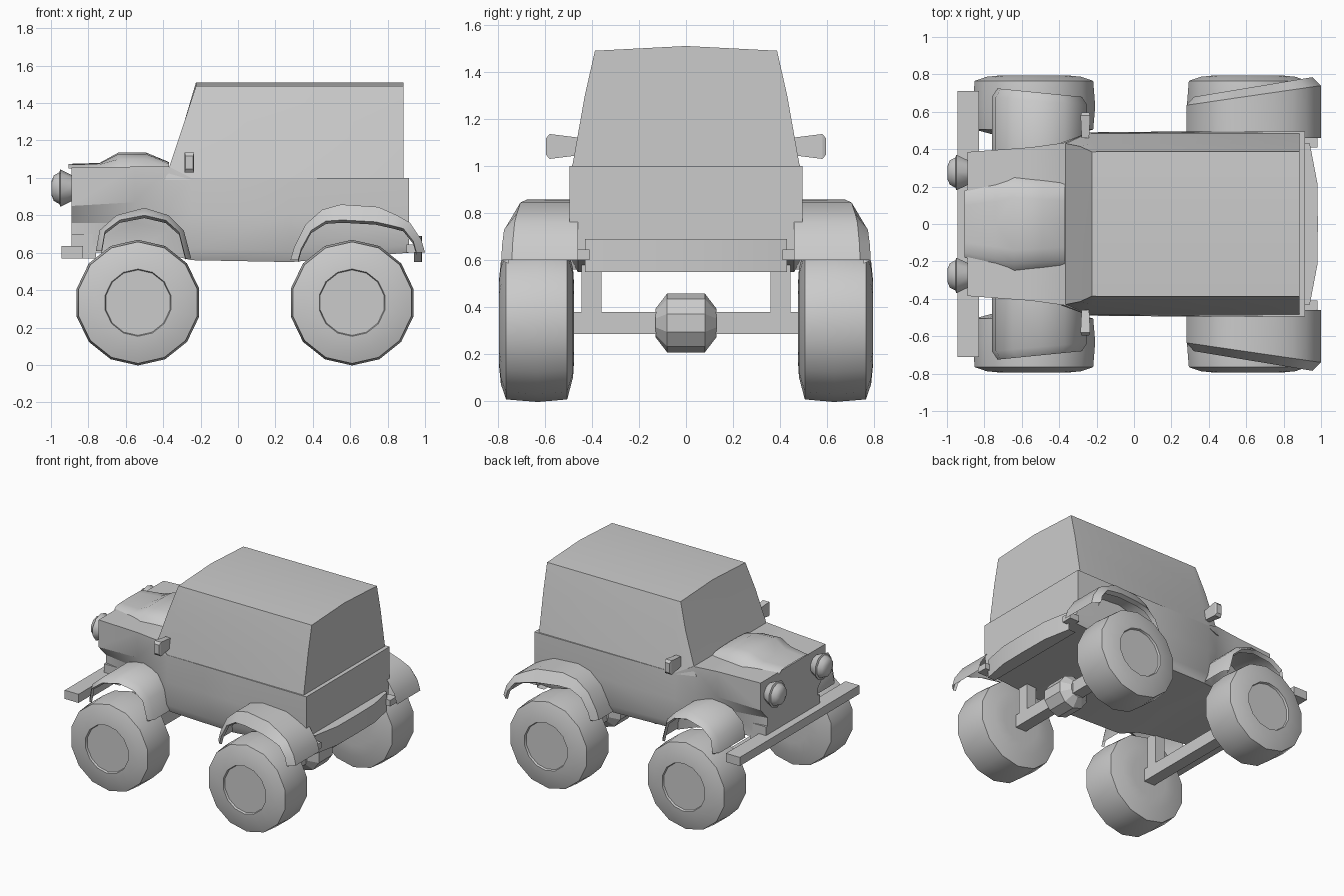
import bpy, bmesh
from math import cos, sin, pi, radians
from mathutils import Vector

old = bpy.data.objects.get("Cube")
if old:
    bpy.data.objects.remove(old, do_unlink=True)

GREY = (0.6, 0.6, 0.6, 1)
paint = bpy.data.materials.new("plain_grey")
paint.use_nodes = True
paint.diffuse_color = GREY
paint.node_tree.nodes["Principled BSDF"].inputs["Base Color"].default_value = GREY


def loft(name, rows, closed=False, caps=False, mirror=True, angle=32):
    """Skin rows of points, optionally closing each row and capping the ends."""
    bm = bmesh.new()
    grid = [[bm.verts.new(p) for p in row] for row in rows]
    count = len(rows[0])
    for a, b in zip(grid, grid[1:]):
        for i in range(count if closed else count - 1):
            j = (i + 1) % count
            bm.faces.new((a[i], a[j], b[j], b[i]))
    if caps:
        bm.faces.new(grid[0])
        bm.faces.new(grid[-1])
    bmesh.ops.recalc_face_normals(bm, faces=bm.faces)
    mesh = bpy.data.meshes.new(name)
    bm.to_mesh(mesh)
    bm.free()
    mesh.materials.append(paint)
    obj = bpy.data.objects.new(name, mesh)
    bpy.context.collection.objects.link(obj)
    if mirror:
        mod = obj.modifiers.new("Mirror", "MIRROR")
        mod.use_axis = (False, True, False)
        mod.use_clip = True
    bpy.ops.object.select_all(action="DESELECT")
    obj.select_set(True)
    bpy.context.view_layer.objects.active = obj
    if angle:
        bpy.ops.object.shade_smooth_by_angle(angle=radians(angle))
    return obj


def box(name, x, y, z, mirror=False):
    rows = [[(x[a], v, z[b]) for a, b in ((0, 0), (1, 0), (1, 1), (0, 1))] for v in y]
    return loft(name, rows, True, True, mirror, 0)


def lathe(name, profile, centre, axis, sides, angle):
    """Spin (along, radius) points about the x or y axis."""
    rows = []
    for along, r in profile:
        ring = []
        for k in range(sides):
            t = 2 * pi * (k + 0.5) / sides
            u, w = r * cos(t), r * sin(t)
            ring.append(Vector(centre) + Vector((along, u, w) if axis == "x" else (u, along, w)))
        rows.append(ring)
    return loft(name, rows, True, True, bool(centre[1]) or axis == "y" and profile[0][0] > 0.2, angle)


# Hood and lower body: half sections from nose to tail
sections = [
    (-0.89, [(0.30, 0.60), (0.30, 0.76), (0.385, 0.85), (0.385, 1.055)]),
    (-0.55, [(0.36, 0.60), (0.36, 0.76), (0.41, 0.87), (0.41, 1.06)]),
    (-0.37, [(0.40, 0.59), (0.41, 0.72), (0.435, 0.86), (0.435, 1.06)]),
    (-0.25, [(0.45, 0.56), (0.48, 0.62), (0.49, 0.80), (0.485, 1.0)]),
    (0.28, [(0.46, 0.55), (0.49, 0.61), (0.495, 0.80), (0.49, 1.0)]),
    (0.915, [(0.46, 0.60), (0.48, 0.64), (0.495, 0.77), (0.495, 1.0)]),
]
rows = []
for x, pts in sections:
    half = [(0, pts[0][1])] + pts + [(0, pts[-1][1])]
    rows.append([(x, y, z) for y, z in half])
loft("lower_body", rows, caps=True)

# Cabin: half rings from belt line to roof
rings = []
for z, front, corner, wide, rear_wide, crown in (
    (0.99, -0.39, -0.25, 0.435, 0.485, 0),
    (1.30, -0.287, -0.22, 0.415, 0.43, 0),
    (1.49, -0.225, -0.19, 0.385, 0.387, 0.02),
):
    rings.append([(front, 0, z + crown), (front, wide, z), (corner, rear_wide, z),
                  (0.885, rear_wide, z), (0.885, 0, z + crown)])
loft("cabin", rings, caps=True, angle=20)

# Raised hood panel
rows = []
for x, w, h in ((-0.905, 0.18, 0.02), (-0.74, 0.22, 0.025), (-0.64, 0.255, 0.08),
                (-0.49, 0.24, 0.08), (-0.37, 0.225, 0.03)):
    rows.append([(x, 0, 1.055 + h), (x, w * 0.55, 1.055 + h * 0.9),
                 (x, w * 0.85, 1.06 + h * 0.5), (x, w, 1.05)])
loft("hood_bulge", rows, angle=50)

# Fenders: an arched top with a flared lip along the outside
def fender(name, arch, inner, start, end, drop, middle):
    rows = []
    for x, z in arch:
        t = (x - arch[0][0]) / (arch[-1][0] - arch[0][0])
        out = start + (end - start) * t
        bend = drop * sin(pi * t)
        lip_x = x + (middle - x) * 0.12
        rows.append([(x, inner, z), (x, out - 0.045, z), (lip_x, out, z - bend),
                     (lip_x, out - 0.03, z - bend - 0.015)])
    loft(name, rows, angle=40)


fender("front_fenders", [(-0.76, 0.61), (-0.74, 0.72), (-0.65, 0.80), (-0.50, 0.84),
       (-0.37, 0.80), (-0.29, 0.72), (-0.25, 0.57)], 0.38, 0.725, 0.68, 0.04, -0.5)
fender("rear_fenders", [(0.28, 0.56), (0.30, 0.63), (0.36, 0.75), (0.45, 0.83), (0.55, 0.858),
       (0.75, 0.845), (0.85, 0.80), (0.92, 0.76), (0.98, 0.67), (1.0, 0.60)],
       0.46, 0.68, 0.785, 0.09, 0.62)

# Wheels, axles and struts
tyre = [(0.475, 0.15), (0.48, 0.23), (0.505, 0.325), (0.63, 0.336), (0.765, 0.325),
        (0.787, 0.26), (0.795, 0.18), (0.78, 0.175)]
for end, x, top in (("front", -0.535, 0.62), ("rear", 0.61, 0.60)):
    lathe(end + "_wheels", tyre, (x, 0, 0.333), "y", 14, 35)
    box(end + "_axle", (x - 0.045, x + 0.045), (-0.48, 0.48), (0.285, 0.38))
    box(end + "_struts", (x - 0.04, x + 0.04), (0.36, 0.445), (0.34, top), True)
lathe("differential", [(-0.13, 0.06), (-0.08, 0.125), (0.08, 0.125), (0.13, 0.06)],
      (0.61, 0, 0.333), "y", 10, 0)

# Bumpers
box("front_bumper", (-0.945, -0.83), (-0.71, 0.71), (0.57, 0.635))
box("bumper_brackets", (-0.89, -0.76), (0.22, 0.32), (0.57, 0.7), True)
rows = [[(0.88, y, 0.55), (x, y, 0.55), (x, y, 0.69), (0.88, y, 0.69)]
        for y, x in ((0, 0.983), (0.22, 0.98), (0.43, 0.94))]
rear = loft("rear_bumper", rows, angle=20)
box("rear_bumper_ends", (0.90, 0.98), (0.41, 0.49), (0.6, 0.645), True)

# Headlights and mirrors
lathe("headlights", [(-0.998, 0.035), (-0.985, 0.068), (-0.955, 0.085), (-0.95, 0.1),
      (-0.88, 0.065)], (0, 0.275, 0.945), "x", 10, 40)
rows = [[(-0.26 + sx * 0.5 * w, y, 1.083 + sz * h) for sx, sz in ((-1, -1), (1, -1), (1, 1), (-1, 1))]
        for y, w, h in ((0.46, 0.04, 0.038), (0.58, 0.052, 0.053), (0.595, 0.04, 0.035))]
loft("mirrors", rows, True, True, angle=0)
